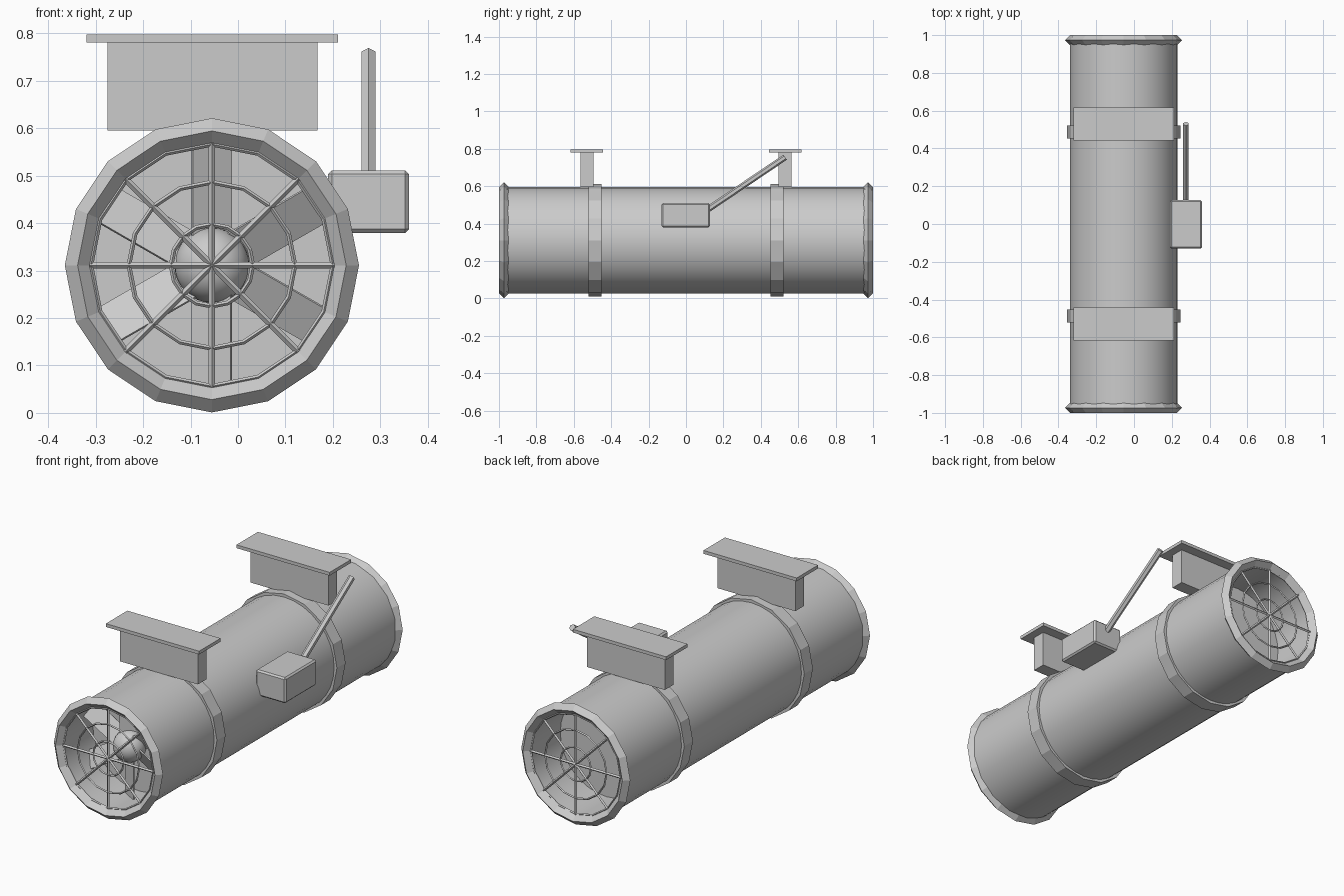
import bpy, bmesh
from math import sin, cos, pi, radians
from mathutils import Matrix, Vector

cube = bpy.data.objects.get("Cube")
if cube:
    bpy.data.objects.remove(cube, do_unlink=True)

CX, CZ = -0.055, 0.311          # axis of the duct
AXIS = Vector((CX, 0, CZ))

grey = bpy.data.materials.new("light grey metal")
grey.use_nodes = True
colour = (0.6, 0.6, 0.6, 1)
grey.diffuse_color = colour
grey.node_tree.nodes["Principled BSDF"].inputs["Base Color"].default_value = colour


def finish(name, bm, smooth=False):
    bmesh.ops.recalc_face_normals(bm, faces=bm.faces)
    mesh = bpy.data.meshes.new(name)
    bm.to_mesh(mesh)
    bm.free()
    mesh.materials.append(grey)
    obj = bpy.data.objects.new(name, mesh)
    bpy.context.collection.objects.link(obj)
    if smooth:
        bpy.ops.object.select_all(action='DESELECT')
        obj.select_set(True)
        bpy.context.view_layer.objects.active = obj
        bpy.ops.object.shade_smooth_by_angle(angle=radians(35))
    return obj


def add_ring(bm, profile, n=16):
    """Sweep a closed (radius, y) profile around the duct axis."""
    loops = []
    for i in range(n):
        a = 2 * pi * i / n
        loops.append([bm.verts.new((CX + r * cos(a), y, CZ + r * sin(a)))
                      for r, y in profile])
    m = len(profile)
    for i in range(n):
        p, q = loops[i], loops[(i + 1) % n]
        for j in range(m):
            k = (j + 1) % m
            bm.faces.new((p[j], p[k], q[k], q[j]))


def diamond(r, y, s):
    return [(r + s, y), (r, y + s), (r - s, y), (r, y - s)]


def rectangle(r0, r1, y0, y1):
    return [(r0, y0), (r1, y0), (r1, y1), (r0, y1)]


def add_box(bm, lo, hi):
    lo, hi = Vector(lo), Vector(hi)
    mat = Matrix.Translation((lo + hi) / 2) @ Matrix.Diagonal((*(hi - lo), 1))
    bmesh.ops.create_cube(bm, size=1, matrix=mat)


def add_rod(bm, a, b, r, sides, spin=0):
    a, b = Vector(a), Vector(b)
    turn = (b - a).to_track_quat('Z', 'Y').to_matrix().to_4x4()
    mat = Matrix.Translation((a + b) / 2) @ turn @ Matrix.Rotation(spin, 4, 'Z')
    bmesh.ops.create_cone(bm, cap_ends=True, segments=sides, radius1=r,
                          radius2=r, depth=(b - a).length, matrix=mat)


# Main duct
bm = bmesh.new()
add_ring(bm, rectangle(0.262, 0.285, -0.975, 0.975), 32)
finish("duct", bm, True)

# Rims, grilles, straps, inner walls and hangers at both ends
for side, end in ((-1, "front"), (1, "back")):
    bm = bmesh.new()
    add_ring(bm, diamond(0.283, side * 0.973, 0.027))
    finish(end + "_rim", bm)

    bm = bmesh.new()
    y = side * 0.973
    for radius in (0.086, 0.175, 0.255):
        add_ring(bm, diamond(radius, y, 0.005))
    for i in range(4):
        arm = Vector((cos(i * pi / 4), 0, sin(i * pi / 4))) * 0.258
        mid = AXIS + Vector((0, y, 0))
        add_rod(bm, mid - arm, mid + arm, 0.007, 4)
    finish(end + "_grille", bm)

    bm = bmesh.new()
    add_ring(bm, rectangle(0.28, 0.301, side * 0.487 - 0.035, side * 0.487 + 0.035))
    finish(end + "_strap", bm)

    bm = bmesh.new()
    wall = AXIS + Vector((0, side * 0.72, 0))
    add_rod(bm, wall - Vector((0, 0.005, 0)), wall + Vector((0, 0.005, 0)), 0.264, 32)
    finish(end + "_inner_wall", bm)

    bm = bmesh.new()
    y = side * 0.53
    add_box(bm, (-0.275, y - 0.035, 0.595), (0.168, y + 0.035, 0.781))
    finish(end + "_hanger_web", bm)
    bm = bmesh.new()
    add_box(bm, (-0.319, y - 0.087, 0.78), (0.211, y + 0.087, 0.797))
    finish(end + "_hanger_plate", bm)

# Fan hub
bm = bmesh.new()
bmesh.ops.create_uvsphere(bm, u_segments=32, v_segments=16, radius=0.079,
                          matrix=Matrix.Translation(AXIS + Vector((0, -0.8, 0))))
finish("fan_hub", bm, True)

# Six pitched fan blades
bm = bmesh.new()
pitch = radians(30)
for i in range(6):
    a = pi / 6 + i * pi / 3
    out = Vector((cos(a), 0, sin(a)))
    chord = Vector((-sin(a) * cos(pitch), -sin(pitch), cos(a) * cos(pitch)))
    turn = Matrix((out, chord, out.cross(chord))).transposed().to_4x4()
    mid = AXIS + Vector((0, -0.8, 0)) + out * 0.16
    bmesh.ops.create_cube(bm, size=1, matrix=Matrix.Translation(mid) @ turn
                          @ Matrix.Diagonal((0.2, 0.095, 0.006, 1)))
finish("fan_blades", bm)

# Junction box and conduit
bm = bmesh.new()
add_box(bm, (0.19, -0.13, 0.379), (0.36, 0.127, 0.511))
bmesh.ops.bevel(bm, geom=bm.edges[:], offset=0.008, segments=1, affect='EDGES')
finish("junction_box", bm)

bm = bmesh.new()
add_rod(bm, (0.275, 0.115, 0.475), (0.275, 0.53, 0.755), 0.0165, 6)
finish("conduit", bm)
